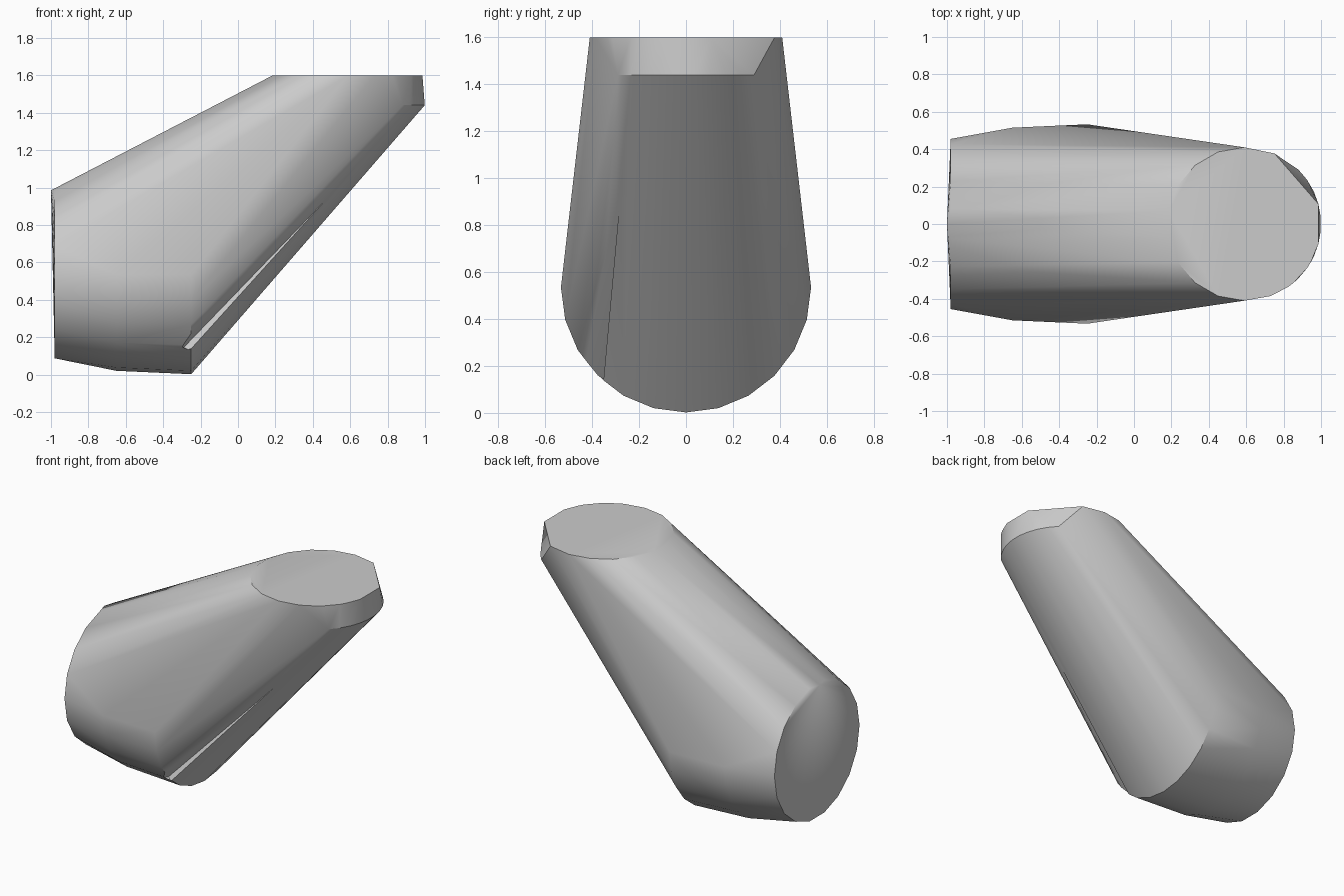
import bpy, bmesh
from math import sin, cos, radians
from mathutils import Vector

cube = bpy.data.objects.get("Cube")
if cube:
    bpy.data.objects.remove(cube, do_unlink=True)

grey = bpy.data.materials.new("plain_grey")
grey.use_nodes = True
grey.diffuse_color = (0.6, 0.6, 0.6, 1)
grey.node_tree.nodes["Principled BSDF"].inputs["Base Color"].default_value = grey.diffuse_color


def hull(name, points):
    """Solid wrapped tightly around a set of points."""
    bm = bmesh.new()
    for p in points:
        bm.verts.new(p)
    result = bmesh.ops.convex_hull(bm, input=bm.verts)
    loose = [v for v in set(result["geom_interior"] + result["geom_unused"])
             if isinstance(v, bmesh.types.BMVert)]
    bmesh.ops.delete(bm, geom=loose, context='VERTS')
    bmesh.ops.dissolve_limit(bm, angle_limit=radians(0.3), verts=bm.verts, edges=bm.edges)
    bmesh.ops.recalc_face_normals(bm, faces=bm.faces)
    mesh = bpy.data.meshes.new(name)
    bm.to_mesh(mesh)
    bm.free()
    mesh.materials.append(grey)
    obj = bpy.data.objects.new(name, mesh)
    bpy.context.collection.objects.link(obj)
    return obj


def upright_ring(x, r, start, end, step):
    return [Vector((x, r * cos(radians(a)), 0.535 + r * sin(radians(a))))
            for a in range(start, end, step)]


def level_ring(z, angles):
    return [Vector((0.59 + 0.41 * cos(radians(a)), 0.41 * sin(radians(a)), z))
            for a in angles]


# Bent tapering pipe: side mouth, rounded belly, top mouth with a short collar
points = upright_ring(-0.98, 0.455, 0, 360, 20)
points += upright_ring(-0.65, 0.515, 180, 361, 15)
points += upright_ring(-0.25, 0.533, 180, 361, 15)
points += level_ring(1.6, [15, 67] + list(range(90, 346, 20)) + [305, 325, 345])
points += level_ring(1.44, range(-45, 46, 10))
points.append(Vector((-1, 0, 0.985)))
pipe = hull("bent_pipe", points)

# Shallow groove along the front lower edge
low, high = Vector((-0.25, -0.35, 0.125)), Vector((0.97, -0.26, 1.43))
profile = [Vector((0, -0.01, 0)), Vector((-0.07, -0.1, 0.03)), Vector((-0.04, 0.025, 0.02))]
cutter = hull("groove_cutter", [low + p for p in profile] + [high + p * 0.4 for p in profile])
cutter.hide_render = True
cutter.hide_viewport = True
groove = pipe.modifiers.new("groove", 'BOOLEAN')
groove.operation = 'DIFFERENCE'
groove.solver = 'EXACT'
groove.object = cutter

# Bake the groove and smooth the curved walls
mesh = bpy.data.meshes.new_from_object(pipe.evaluated_get(bpy.context.evaluated_depsgraph_get()))
pipe.modifiers.clear()
pipe.data = mesh
bpy.data.objects.remove(cutter, do_unlink=True)
bpy.context.view_layer.objects.active = pipe
pipe.select_set(True)
bpy.ops.object.shade_smooth_by_angle(angle=radians(32))
